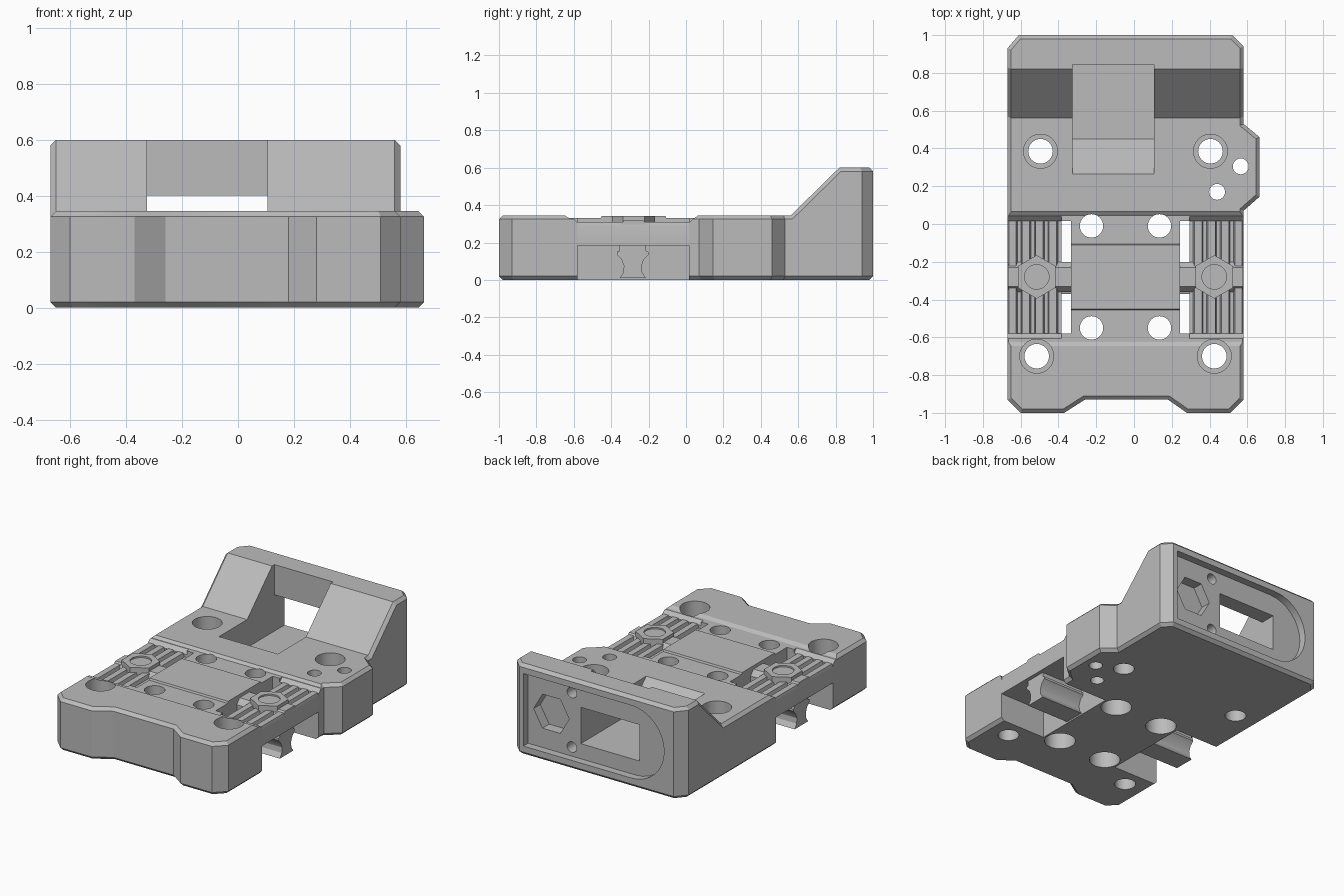
import bpy, bmesh
from math import radians, sin, cos, pi
from mathutils import Vector

old = bpy.data.objects.get("Cube")
if old:
    bpy.data.objects.remove(old, do_unlink=True)

grey = bpy.data.materials.new("plain grey")
grey.use_nodes = True
grey.diffuse_color = (0.5, 0.5, 0.5, 1)
grey.node_tree.nodes["Principled BSDF"].inputs["Base Color"].default_value = (0.5, 0.5, 0.5, 1)

MID = -0.045   # symmetry plane of the clamp section


def prism(name, pts, axis, lo, hi):
    """Extrude a 2D profile along an axis: x takes (y, z), y takes (x, z), z takes (x, y)."""
    place = {"x": lambda a, b, t: (t, a, b),
             "y": lambda a, b, t: (a, t, b),
             "z": lambda a, b, t: (a, b, t)}[axis]
    bm = bmesh.new()
    face = bm.faces.new([bm.verts.new(place(a, b, lo)) for a, b in pts])
    out = bmesh.ops.extrude_face_region(bm, geom=[face])
    shift = Vector(place(0, 0, hi - lo))
    bmesh.ops.translate(bm, vec=shift, verts=[v for v in out["geom"] if isinstance(v, bmesh.types.BMVert)])
    bmesh.ops.recalc_face_normals(bm, faces=bm.faces)
    mesh = bpy.data.meshes.new(name)
    bm.to_mesh(mesh)
    bm.free()
    mesh.materials.append(grey)
    ob = bpy.data.objects.new(name, mesh)
    bpy.context.collection.objects.link(ob)
    return ob


def ring(cx, cy, r, n=32, start=0.0):
    return [(cx + r * cos(start + 2 * pi * i / n), cy + r * sin(start + 2 * pi * i / n)) for i in range(n)]


def rect(a0, a1, b0, b1):
    return [(a0, b0), (a1, b0), (a1, b1), (a0, b1)]


def apply(ob, mod):
    bpy.context.view_layer.objects.active = ob
    bpy.ops.object.modifier_apply(modifier=mod.name)


def cut(ob, pts, axis, lo, hi):
    cutter = prism("cutter", pts, axis, lo, hi)
    cutter.hide_render = True
    mod = ob.modifiers.new("cut", "BOOLEAN")
    mod.operation = "DIFFERENCE"
    mod.solver = "EXACT"
    mod.object = cutter
    apply(ob, mod)
    bpy.data.objects.remove(cutter, do_unlink=True)


# Main body: plan outline, sloped tower at the back, chamfered rims
outline = [(-0.67, -0.93), (-0.6, -1), (-0.37, -1), (-0.26, -0.93), (0.18, -0.93), (0.28, -1),
           (0.51, -1), (0.58, -0.93), (0.58, 0.07), (0.665, 0.145), (0.665, 0.46), (0.58, 0.53),
           (0.58, 0.94), (0.52, 1), (-0.61, 1), (-0.67, 0.93)]
body = prism("carriage_body", outline, "z", 0, 0.6)
cut(body, [(-1.2, 0.345), (0.56, 0.345), (0.82, 0.6), (0.92, 0.7), (-1.2, 0.7)], "x", -1, 1)
bevel = body.modifiers.new("chamfer", "BEVEL")
bevel.width = 0.02
bevel.segments = 1
bevel.limit_method = "ANGLE"
bevel.angle_limit = radians(60)
bevel.use_clamp_overlap = False
apply(body, bevel)

# Stepped centre strip
cut(body, [(-0.65, 0.347), (-0.625, 0.33), (-0.455, 0.33), (-0.45, 0.342), (-0.11, 0.342),
           (-0.105, 0.33), (0.045, 0.33), (0.068, 0.347), (0.068, 0.5), (-0.65, 0.5)], "x", -1, 1)

# Side bays and their ramped lips
for s in (-1, 1):
    cut(body, rect(MID + s * 0.288, MID + s * 0.9, -0.58, 0.015), "z", -0.1, 0.5)
    lip = [(-0.615, 0.34), (-0.575, 0.3), (0.01, 0.3), (0.05, 0.34)]
    cut(body, lip, "x", *sorted((MID + s * 0.34, MID + s * 0.68)))

# Sloped window slot through the tower
cut(body, [(0.25, 0.361), (0.45, 0.16), (0.845, 0.16), (0.845, 0.7), (0.25, 0.7)], "x", -0.325, 0.105)

# Rear recess with one rounded end, then window, nut trap and screw holes
arc = [(-0.3 - 0.24 * sin(pi * i / 16), 0.3 + 0.24 * cos(pi * i / 16)) for i in range(17)]
cut(body, arc + [(0.49, 0.06), (0.49, 0.54)], "y", 0.95, 1.1)
cut(body, rect(-0.325, 0.105, 0.16, 0.4), "y", 0.8, 1.1)
cut(body, ring(0.32, 0.3, 0.13, 6), "y", 0.88, 1.1)
for z in (0.12, 0.48):
    cut(body, ring(0.17, z, 0.035, 20), "y", 0.75, 1.1)

# Corner bolts with sunk heads from above
for x, y in ((-0.515, -0.7), (0.425, -0.7), (-0.495, 0.385), (0.405, 0.385)):
    cut(body, ring(x, y, 0.065), "z", -0.1, 0.5)
    cut(body, ring(x, y, 0.09), "z", 0.2, 0.5)

# Centre bolts with sunk heads from below
for x in (-0.225, 0.135):
    for y in (-0.55, -0.01):
        cut(body, ring(x, y, 0.062), "z", -0.1, 0.5)
        cut(body, ring(x, y, 0.095), "z", -0.1, 0.18)

# Small holes in the side bulge
for x, y in ((0.565, 0.305), (0.44, 0.17)):
    cut(body, ring(x, y, 0.042, 24), "z", -0.1, 0.5)

parts = [body]
for s, side in ((-1, "right"), (1, "left")):
    # Toothed belt pad
    pad = [(0.625, 0.185), (0.34, 0.185)]
    pitch = 0.285 / 4
    for i in range(4):
        a = 0.34 + i * pitch
        pad += [(a, 0.285), (a + pitch * 0.25, 0.285), (a + pitch * 0.35, 0.31), (a + pitch * 0.9, 0.31)]
    pad += [(0.625, 0.285)]
    parts.append(prism(side + "_belt_pad", [(MID + s * d, z) for d, z in pad], "y", -0.58, 0.015))

    # Bridge between the pad halves
    lo, hi = sorted((MID + s * 0.28, MID + s * 0.622))
    bar = [(-0.36, 0.187), (-0.36, 0.285), (-0.33, 0.32), (-0.23, 0.32), (-0.2, 0.285), (-0.2, 0.187)]
    parts.append(prism(side + "_bridge", bar, "x", lo, hi))

    # Hexagonal boss with a shallow round recess
    boss = prism(side + "_hex_boss", ring(MID + s * 0.47, -0.28, 0.115, 6, pi / 6), "z", 0.2, 0.343)
    cut(boss, ring(MID + s * 0.47, -0.28, 0.065), "z", 0.333, 0.5)
    parts.append(boss)

    # Waisted clip hanging under the bridge
    flank = [(0.07, 0.19), (0.07, 0.155), (0.085, 0.15), (0.085, 0.135), (0.06, 0.11),
             (0.047, 0.075), (0.05, 0.04), (0.07, 0.01)]
    clip = [(-0.285 + a, z) for a, z in flank] + [(-0.285 - a, z) for a, z in reversed(flank)]
    lo, hi = sorted((MID + s * 0.28, MID + s * 0.6))
    parts.append(prism(side + "_clip", clip, "x", lo, hi))

# Smooth round walls, keep edges sharp
bpy.ops.object.select_all(action="DESELECT")
for ob in parts:
    ob.select_set(True)
bpy.context.view_layer.objects.active = body
bpy.ops.object.shade_smooth_by_angle(angle=radians(25))
